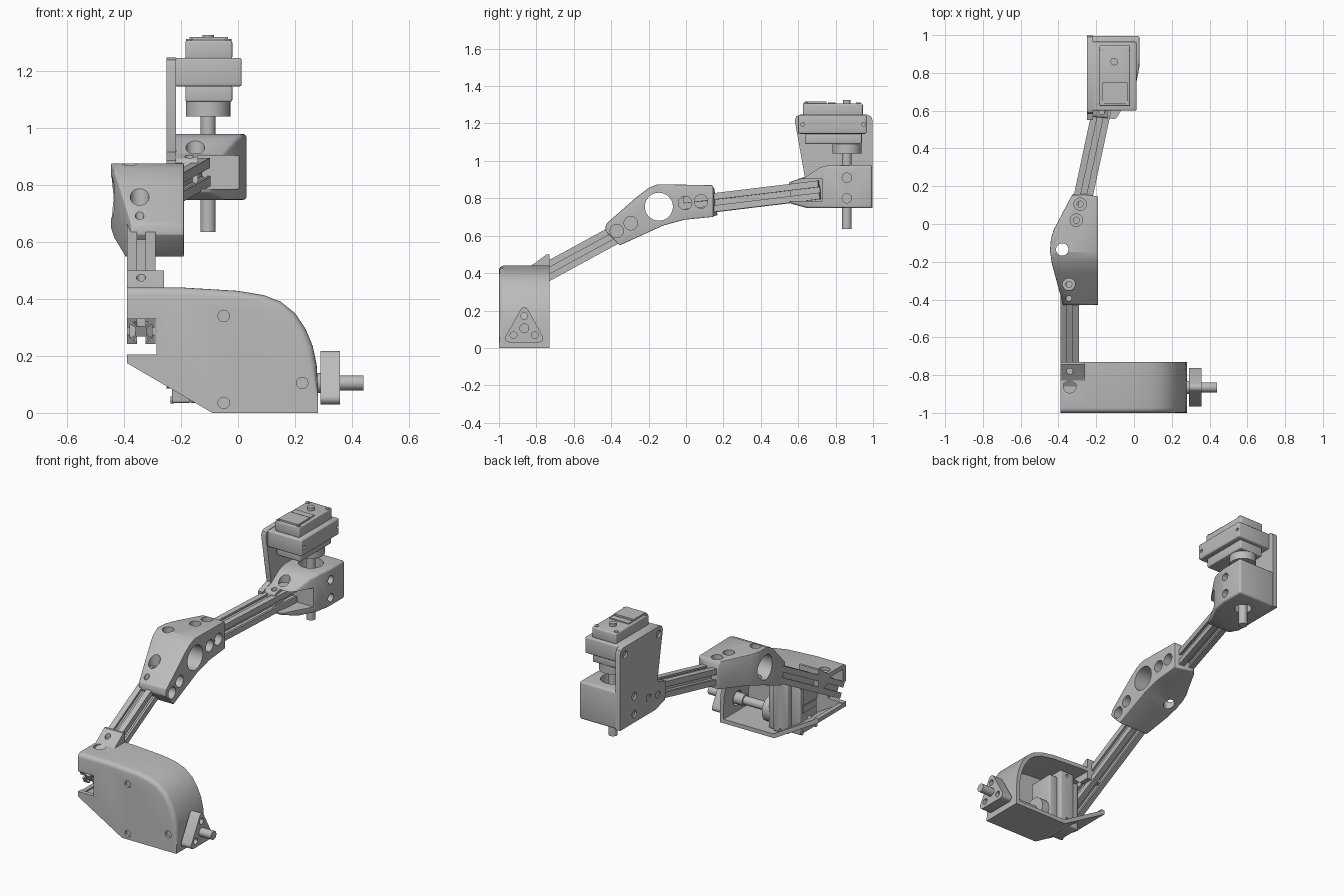
import bpy, bmesh, math
from mathutils import Matrix, Vector

if "Cube" in bpy.data.objects:
    bpy.data.objects.remove(bpy.data.objects["Cube"])

grey = bpy.data.materials.new("plain grey")
grey.use_nodes = True
grey.diffuse_color = (0.5, 0.5, 0.5, 1)
grey.node_tree.nodes["Principled BSDF"].inputs["Base Color"].default_value = (0.5, 0.5, 0.5, 1)
parts = []


def finish(name, bm, keep=True):
    bmesh.ops.recalc_face_normals(bm, faces=bm.faces)
    mesh = bpy.data.meshes.new(name)
    bm.to_mesh(mesh)
    bm.free()
    ob = bpy.data.objects.new(name, mesh)
    bpy.context.scene.collection.objects.link(ob)
    if keep:
        mesh.materials.append(grey)
        parts.append(ob)
    return ob


def prism_bm(pts, a, b, axis):
    """Extrude a flat outline from a to b along the given axis."""
    place = {"X": lambda p, t: (t, *p), "Y": lambda p, t: (p[0], t, p[1]), "Z": lambda p, t: (*p, t)}[axis]
    bm = bmesh.new()
    rings = [[bm.verts.new(place(p, t)) for p in pts] for t in (a, b)]
    n = len(pts)
    for ring in rings:
        bm.faces.new(ring)
    for i in range(n):
        j = (i + 1) % n
        bm.faces.new((rings[0][i], rings[0][j], rings[1][j], rings[1][i]))
    bmesh.ops.recalc_face_normals(bm, faces=bm.faces)
    return bm


def prism(name, pts, a, b, axis, keep=True):
    return finish(name, prism_bm(pts, a, b, axis), keep)


def box(name, x, y, z, keep=True):
    return prism(name, [(x[0], y[0]), (x[1], y[0]), (x[1], y[1]), (x[0], y[1])], *z, "Z", keep)


def rod(name, centre, axis, r, a, b, keep=True, sides=32):
    """Round bar; centre gives the two coordinates across the axis."""
    ring = [(centre[0] + r * math.cos(2 * math.pi * i / sides),
             centre[1] + r * math.sin(2 * math.pi * i / sides)) for i in range(sides)]
    return prism(name, ring, a, b, axis, keep)


def modify(ob, kind, **settings):
    m = ob.modifiers.new(kind.lower(), kind)
    for key, value in settings.items():
        setattr(m, key, value)
    bpy.context.view_layer.objects.active = ob
    bpy.ops.object.modifier_apply(modifier=m.name)


def combine(ob, tool, operation="DIFFERENCE"):
    modify(ob, "BOOLEAN", object=tool, operation=operation, solver="EXACT")
    bpy.data.objects.remove(tool)


def drill(ob, centre, axis, r, a, b):
    combine(ob, rod("drill", centre, axis, r, a, b, False))


def soften(ob, width):
    modify(ob, "BEVEL", width=width, segments=3, limit_method="ANGLE", angle_limit=math.radians(35))


# Slotted aluminium bars
def slotted_bar(name, start, end):
    side = [(.05, .05), (.015, .05), (.015, .038), (.028, .038), (.015, .02),
            (-.015, .02), (-.028, .038), (-.015, .038), (-.015, .05)]
    outline = []
    for k in range(4):
        turn = Matrix.Rotation(k * math.pi / 2, 2)
        outline += [tuple(turn @ Vector(p)) for p in side]
    start, end = Vector(start), Vector(end)
    d = (end - start).normalized()
    x = d.cross(Vector((0, 0, 1))).normalized()
    bar = prism(name, outline, 0, (end - start).length, "Z")
    frame = Matrix((x, d.cross(x), d)).transposed().to_4x4()
    bar.data.transform(Matrix.Translation(start) @ frame)


slotted_bar("lower_bar", (-.34, -.965, .286), (-.34, -.28, .659))
slotted_bar("upper_bar", (-.30, 0, .758), (-.146, .72, .845))


# Base housing: open shell with rounded front rim
outline = [(-.39, .44), (-.2, .44), (0, .428), (.09, .413), (.15, .39), (.2, .35), (.237, .295),
           (.262, .235), (.276, .17), (.28, .1), (.28, 0), (-.09, 0), (-.39, .175)]
bm = prism_bm(outline, -1, -.73, "Y")
back = next(f for f in bm.faces if f.normal.y > .9)
bmesh.ops.inset_region(bm, faces=[back], thickness=.025, use_even_offset=True)
floor = bmesh.ops.extrude_discrete_faces(bm, faces=[back])["faces"][0]
bmesh.ops.translate(bm, verts=floor.verts, vec=(0, -.243, 0))
rim = []
for e in bm.edges:
    mid = (e.verts[0].co + e.verts[1].co) / 2
    if all(v.co.y < -.99 for v in e.verts) and mid.z > .12 and mid.x > -.38 and mid.x + mid.z > .1:
        rim.append(e)
bmesh.ops.bevel(bm, geom=rim, offset=.026, segments=4, profile=.5, affect="EDGES")
housing = finish("base_housing", bm)
combine(housing, box("side_opening", (-.45, -.355), (-.97, -.7), (.2, .412), False))
combine(housing, box("bar_window", (-.45, -.285), (-1.05, -.96), (.205, .33), False))
for c in ((-.05, .34), (-.05, .035), (.225, .105)):
    drill(housing, c, "Y", .02, -1.05, -.985)
drill(housing, (-.34, -.86), "Z", .034, .42, .5)
drill(housing, (-.865, .105), "X", .045, .24, .3)

collar = prism("bar_collar", [(-.86, .42), (-.82, .445), (-.745, .5), (-.73, .5), (-.73, .37), (-.8, .37)],
               -.39, -.26, "X")
drill(collar, (-.34, -.78), "Z", .016, .4, .55)


# Elbow: side outline crossed with plan outline
elbow = prism("elbow", [(-.435, .63), (-.425, .665), (-.26, .81), (-.2, .855), (-.15, .875), (.14, .87),
                        (.152, .85), (.168, .71), (.14, .70), (-.01, .685), (-.12, .655), (-.355, .548)],
              -.5, -.19, "X")
combine(elbow, prism("elbow_plan", [(-.375, -.43), (-.19, -.43), (-.19, .145), (-.31, .168), (-.33, .15),
                                    (-.425, -.03), (-.44, -.08), (-.445, -.14), (-.435, -.21)],
                     .4, 1, "Z", False), "INTERSECT")
soften(elbow, .01)
drill(elbow, (-.145, .755), "X", .075, -.6, 0)
drill(elbow, (-.38, -.135), "Z", .033, .4, 1)
for c in ((-.37, .625), (-.295, .667), (-.005, .775), (.08, .783)):
    drill(elbow, c, "X", .036, -.27, -.1)
for x, y, z in ((-.285, .105, .835), (-.305, .02, .835), (-.345, -.32, .715)):
    drill(elbow, (x, y), "Z", .033, z, 1)
    drill(elbow, (x, y), "Z", .016, z - .03, z + .01)
drill(elbow, (-.345, -.395), "Z", .015, .65, 1)


# Wrist block and tall side plate
wrist = prism("wrist_block", [(.545, .885), (.635, .91), (.715, .965), (.77, .978), (.995, .978),
                              (.995, .747), (.65, .747), (.555, .773)], -.3, .1, "X")
combine(wrist, prism("wrist_plan", [(-.235, 1), (.03, 1), (.03, .84), (.012, .745), (-.095, .555),
                                    (-.2, .565), (-.245, .58)], .5, 1.2, "Z", False), "INTERSECT")
soften(wrist, .012)
combine(wrist, box("bar_pocket", (-.14, .2), (.4, .73), (.785, .902), False))
drill(wrist, (-.105, .86), "Z", .07, .8, 1.2)
drill(wrist, (-.105, .86), "Z", .05, .6, .85)
for z in (.80, .91):
    drill(wrist, (.86, z), "X", .025, -.02, .2)
drill(wrist, (-.15, .665), "Z", .033, .905, 1.1)
drill(wrist, (-.17, .595), "Z", .016, .87, 1.1)

plate = prism("wrist_side_plate", [(.998, .747), (.998, 1.215), (.99, 1.237), (.97, 1.247), (.61, 1.247),
                                   (.59, 1.238), (.582, 1.215), (.635, .915), (.55, .885), (.56, .775), (.65, .747)],
              -.25, -.218, "X")
for c in ((.62, 1.2), (.95, 1.2), (.86, .8), (.86, .91), (.72, .845), (.63, .83)):
    drill(plate, c, "X", .022, -.3, -.238)


# Servo with drive shaft, built about its own shaft line
def servo(label, matrix, edge):
    first = len(parts)
    holder = box(label + "_servo_holder", (-.117, .118), (-.26, edge), (1.145, 1.245))
    soften(holder, .008)
    for y in (-.235, edge - .015):
        drill(holder, (y, 1.195), "X", .01, .1, .2)
    lower = box(label + "_servo_lower_case", (-.08, .085), (-.225, .08), (1.09, 1.15))
    upper = box(label + "_servo_upper_case", (-.08, .085), (-.235, min(edge, .085)), (1.24, 1.307))
    for case in (lower, upper):
        soften(case, .008)
    box(label + "_servo_cap", (-.065, .07), (-.225, -.11), (1.3, 1.318))
    box(label + "_servo_socket", (-.065, .065), (-.10, -.06), (1.3, 1.313))
    rod(label + "_servo_boss", (0, 0), "Z", .02, 1.3, 1.325)
    for x in (-.065, .07):
        for y in (-.22, .06):
            rod(label + "_servo_screw", (x, y), "Z", .012, 1.3, 1.312, sides=12)
    rod(label + "_coupling", (0, 0), "Z", .078, 1.04, 1.1)
    rod(label + "_drive_shaft", (0, 0), "Z", .026, .635, 1.05)
    for ob in parts[first:]:
        ob.data.transform(matrix)


servo("wrist", Matrix.Translation((-.105, .86, 0)), .105)
servo("base", Matrix(((0, 0, -1, 1.075), (1, 0, 0, -.865), (0, -1, 0, .105), (0, 0, 0, 1))), .07)


# Rounded triangular output flange on the base shaft
corners = [(-.865, .195), (-.945, .052), (-.785, .052)]
ring = []
for k, (y, z) in enumerate(corners):
    for i in range(7):
        t = math.radians(30 + 120 * k + 20 * i)
        ring.append((y + .022 * math.cos(t), z + .022 * math.sin(t)))
flange = prism("output_flange", ring, .29, .358, "X")
for c in ((-.865, .17), (-.922, .068), (-.808, .068)):
    drill(flange, c, "X", .018, .2, .5)
rod("flange_neck", (-.865, .105), "X", .035, .2, .3)


# Smooth round surfaces, keep sharp edges
bpy.ops.object.select_all(action="DESELECT")
for ob in parts:
    ob.select_set(True)
bpy.context.view_layer.objects.active = parts[0]
bpy.ops.object.shade_smooth_by_angle(angle=math.radians(30))
